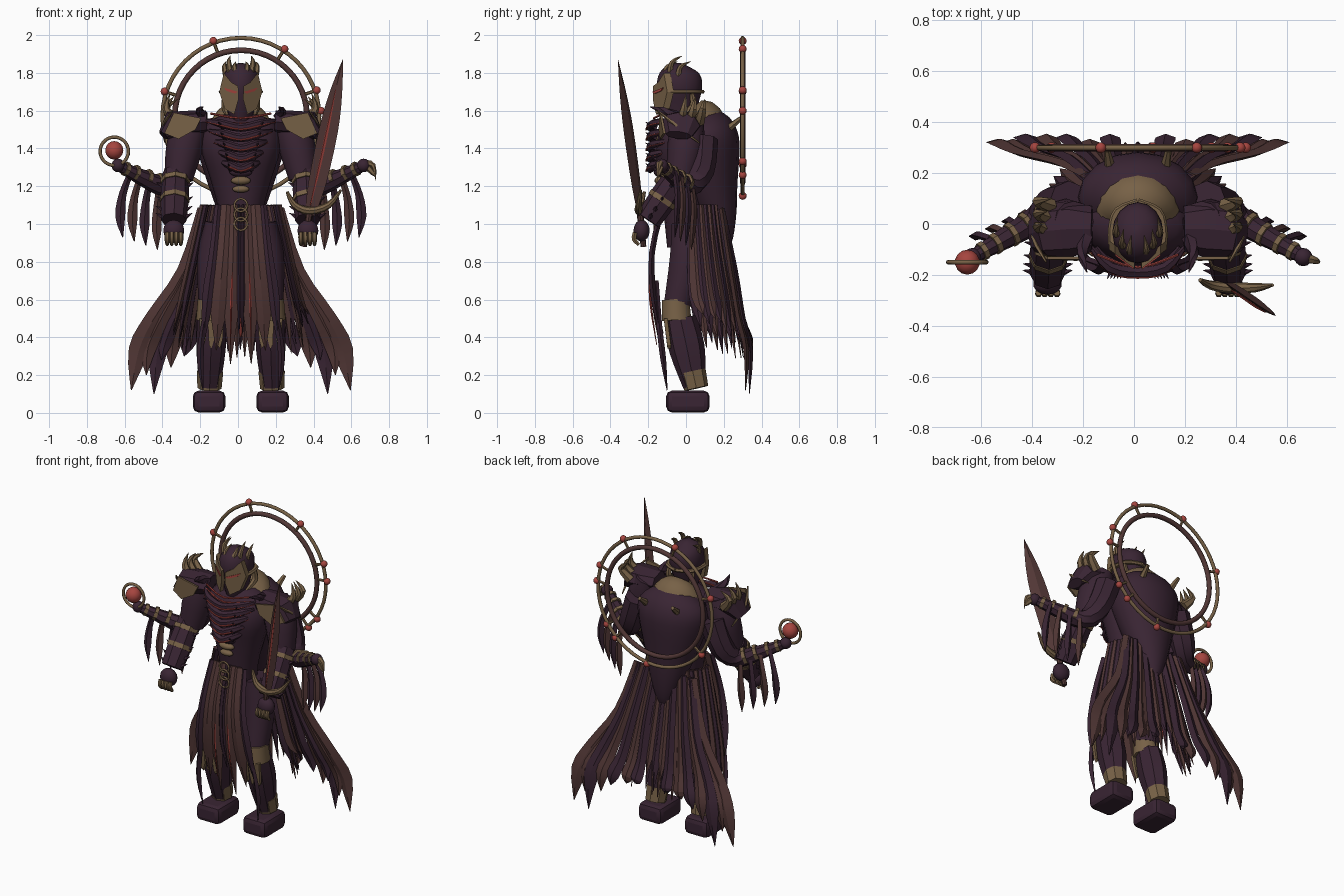
import bpy, bmesh, math, random
from mathutils import Vector

random.seed(4)
cube = bpy.data.objects.get("Cube")
if cube:
    bpy.data.objects.remove(cube)
X0 = 0.015          # symmetry axis of the body
SIDES = ((-1, "right"), (1, "left"))


def material(name, rgb):
    m = bpy.data.materials.new(name)
    m.use_nodes = True
    m.diffuse_color = (*rgb, 1)
    m.node_tree.nodes["Principled BSDF"].inputs["Base Color"].default_value = (*rgb, 1)
    return m


DARK = material("dark_purple", (0.041, 0.018, 0.033))
CLOTH = material("brown_cloth", (0.083, 0.038, 0.036))
BRONZE = material("bronze", (0.185, 0.120, 0.062))
RED = material("dull_red", (0.38, 0.06, 0.05))


def finish(name, bm, mat, angle=40):
    bmesh.ops.recalc_face_normals(bm, faces=bm.faces[:])
    me = bpy.data.meshes.new(name)
    bm.to_mesh(me)
    bm.free()
    me.materials.append(mat)
    me.shade_smooth()
    me.set_sharp_from_angle(angle=math.radians(angle))
    bpy.context.collection.objects.link(bpy.data.objects.new(name, me))


def curve(p, n):
    """Catmull-Rom through vectors."""
    out = []
    for i in range(len(p) - 1):
        a, b, c, d = p[max(i - 1, 0)], p[i], p[i + 1], p[min(i + 2, len(p) - 1)]
        for k in range(n):
            t = k / n
            out.append(b + (c - a) * t / 2 + (a - b * 2.5 + c * 2 - d / 2) * t * t
                       + (b * 1.5 - a / 2 - c * 1.5 + d / 2) * t ** 3)
    return out + [p[-1]]


def sweep(name, pts, radii, mat, seg=8, normal=(0, 1, 0), n=3, angle=40):
    """Loft ellipses (wide, thick) along a smooth path."""
    radii = [r if isinstance(r, tuple) else (r, r) for r in radii]
    path = curve([Vector(p) for p in pts], n)
    rad = curve([Vector((*r, 0)) for r in radii], n)
    bm = bmesh.new()
    rows = []
    for i, p in enumerate(path):
        t = (path[min(i + 1, len(path) - 1)] - path[max(i - 1, 0)]).normalized()
        a = Vector(normal).cross(t).normalized()
        b = t.cross(a)
        w, h = max(rad[i].x, 0.001), max(rad[i].y, 0.001)
        rows.append([bm.verts.new(p + a * w * math.cos(k * math.tau / seg)
                                  + b * h * math.sin(k * math.tau / seg)) for k in range(seg)])
    for r, q in zip(rows, rows[1:]):
        for k in range(seg):
            bm.faces.new((r[k], r[(k + 1) % seg], q[(k + 1) % seg], q[k]))
    bm.faces.new(rows[0])
    bm.faces.new(rows[-1])
    finish(name, bm, mat, angle)


def strip(name, pts, width, mat, normal):
    """Ridged cloth strip, widening and then ending in a point."""
    k = len(pts)
    radii = [(width * (0.55 + 0.45 * i / (k - 2)), 0.015) for i in range(k - 1)] + [(0.002, 0.002)]
    sweep(name, pts, radii, mat, 4, normal, 3, 20)


def ball(name, c, r, mat, scale=(1, 1, 1)):
    bm = bmesh.new()
    bmesh.ops.create_uvsphere(bm, u_segments=14, v_segments=8, radius=r)
    for v in bm.verts:
        v.co = Vector([v.co[i] * scale[i] + c[i] for i in range(3)])
    finish(name, bm, mat, 50)


def ring(name, c, R, r, mat, seg=48):
    bpy.ops.mesh.primitive_torus_add(location=c, rotation=(math.pi / 2, 0, 0), major_radius=R,
                                     minor_radius=r, major_segments=seg, minor_segments=8)
    ob = bpy.context.object
    ob.name = name
    ob.data.materials.append(mat)
    ob.data.shade_smooth()


def plate(name, pts, depth, mat):
    bm = bmesh.new()
    f = bm.faces.new([bm.verts.new(p) for p in pts])
    ex = bmesh.ops.extrude_face_region(bm, geom=[f])
    for v in ex["geom"]:
        if isinstance(v, bmesh.types.BMVert):
            v.co.y += depth
    finish(name, bm, mat, 10)


def box(name, c, size, bevel, mat):
    bm = bmesh.new()
    bmesh.ops.create_cube(bm, size=1)
    for v in bm.verts:
        v.co = Vector([v.co[i] * size[i] + c[i] for i in range(3)])
    bmesh.ops.bevel(bm, geom=bm.edges[:], offset=bevel, segments=2, profile=.5, affect='EDGES')
    finish(name, bm, mat, 20)


def stack(name, rows, mat, seg=16):
    sweep(name, [(X0, y, z) for z, y, w, d in rows], [(w, d) for z, y, w, d in rows], mat, seg)


# Torso, back shell, collar, helmet
stack("torso", [(.88, 0, .1, .1), (1.08, -.01, .12, .11), (1.25, -.01, .165, .13),
                (1.4, -.01, .21, .15), (1.52, 0, .19, .12), (1.58, 0, .1, .08)], DARK)
stack("back_shell", [(.84, .2, .02, .02), (.92, .19, .065, .06), (1.06, .17, .12, .1), (1.2, .14, .17, .135),
                     (1.4, .11, .23, .175), (1.5, .1, .22, .16), (1.57, .08, .13, .1)], DARK)
stack("collar", [(1.5, .06, .17, .165), (1.56, .05, .15, .14), (1.6, .02, .09, .08)], BRONZE)
stack("helmet", [(1.55, -.03, .06, .08), (1.63, -.035, .078, .1), (1.72, -.035, .1, .12),
                 (1.79, -.03, .092, .11), (1.83, -.025, .06, .07), (1.85, -.02, .01, .01)], DARK)

# Mask, helmet bands and crown
for s, side in SIDES:
    def M(x, z, lift=0, s=s):
        return (X0 + s * x, -.185 + .75 * x - lift, z)
    plate(side + "_mask", [M(.014, 1.73), M(.05, 1.75), M(.09, 1.8), M(.114, 1.7),
                           M(.085, 1.61), M(.035, 1.58), M(.012, 1.66)], .035, BRONZE)
    plate(side + "_eye", [M(.016, 1.7, .006), M(.09, 1.722, .006), M(.075, 1.704, .006),
                          M(.03, 1.69, .006)], .008, RED)
    sweep(side + "_helmet_band", [(X0 + s * x, y, 1.7) for x, y in ((.1, -.08), (.101, -.02), (.08, .05), (0, .085))],
          [(.016, .012)] * 4, BRONZE, 6, (0, 0, 1))
    sweep(side + "_cheek_curl", [(X0 + s * .085, .03, 1.69), (X0 + s * .082, .035, 1.62), (X0 + s * .07, -.04, 1.57)],
          [.012, .02, .008], BRONZE, 6)
    for x, y, z, h in ((.022, -.11, 1.78, .08), (.052, -.085, 1.79, .1), (.075, -.04, 1.78, .08)):
        sweep(side + "_crown_spike", [(X0 + s * x, y, z), (X0 + s * (x + .012), y + .01, z + h * .65),
                                      (X0 + s * (x + .004), y + .065, z + h)], [.018, .013, .001], BRONZE, 6)

# Chest ribs with red cords, belly plates, chain
for i in range(5):
    z, w = 1.51 - .055 * i, .185 - .02 * i
    for nm, dz, dy, r, m in (("chest_rib", 0, 0, .022, DARK), ("chest_cord", -.01, -.021, .005, RED)):
        sweep(nm, [(X0 + k * w, -.09 - .1 * (1 - k * k) ** .5 + dy, z + dz + .04 * abs(k))
                   for k in (-1, -.6, 0, .6, 1)], [r * .4, r, r, r, r * .4], m, 6)
    for s, side in SIDES:
        sweep(side + "_rib_thorn", [(X0 + s * w * .5, -.16, z), (X0 + s * w * .65, -.215, z + .03)],
              [.016, .001], DARK, 5)
for dz in (0, .03):
    sweep("neck_cord", [(X0 + k * .16, -.12 - .05 * (1 - abs(k)), 1.53 + dz + .025 * abs(k)) for k in (-1, 0, 1)],
          [.006] * 3, RED, 6)
for i in range(3):
    ball("belly_plate", (X0, -.14, 1.275 - .045 * i), .062 - .008 * i, BRONZE if i else DARK, (1, .5, .42))
for i in range(3):
    ring("chain_ring", (X0, -.165, 1.1 - .05 * i), .034, .006, BRONZE, 16)

# Halo with beads
H = Vector((X0, .3, 1.57))
ring("halo_outer", H, .415, .011, BRONZE)
ring("halo_inner", H, .35, .015, CLOTH)
for deg in (110, 57, 162, 19, 4, 217, 278, 326, 313):
    d = Vector((math.cos(math.radians(deg)), 0, math.sin(math.radians(deg))))
    sweep("halo_spoke", [H + d * .35, H + d * .42], [.009, .009], BRONZE, 6, n=1)
    ball("halo_bead", H + d * .425, .021, RED)

for s, side in SIDES:
    def P(x, y, z, s=s):
        return (X0 + s * x, y, z)
    sweep(side + "_halo_strut", [P(.1, .17, 1.46), P(.12, .29, 1.56)], [.03, .012], BRONZE, 6)

    # Main arm
    sweep(side + "_upper_arm", [P(.25, .01, 1.56), P(.295, 0, 1.42), P(.33, -.03, 1.24)],
          [.08, .098, .075], DARK, 12)
    A, B = Vector(P(.345, -.03, 1.27)), Vector(P(.355, -.2, 1.02))
    sweep(side + "_forearm", [A, A.lerp(B, .5), B], [.068, .075, .068], DARK, 8, angle=25)
    for t in (.14, .52):
        sweep(side + "_cuff", [A.lerp(B, t), A.lerp(B, t + .09)], [.079, .079], BRONZE, 8, n=1, angle=25)
    for t in (.3, .6, .8, .95):
        for e in (-1, 1):
            c = A.lerp(B, t)
            sweep(side + "_bracer_spike", [c + Vector((e * .05, 0, 0)), c + Vector((e * .098, .01, .025))],
                  [.018, .001], DARK, 5)
    ball(side + "_hand", P(.355, -.235, .965), .057, DARK, (1, .75, 1))
    for i in range(4):
        x = .318 + .024 * i
        sweep(side + "_finger", [P(x, -.27, .955), P(x, -.275, .92), P(x, -.25, .89)],
              [.013, .014, .009], BRONZE, 6)

    # Pauldron with front plate, trim and horns
    sweep(side + "_pauldron", [P(.18, -.02, 1.54), P(.27, -.02, 1.535), P(.36, -.03, 1.525), P(.41, -.04, 1.47)],
          [(.06, .09), (.065, .11), (.075, .105), (.03, .07)], DARK, 8, n=1, angle=15)
    plate(side + "_pauldron_plate", [P(.21, -.14, 1.56), P(.355, -.14, 1.59), P(.405, -.12, 1.48),
                                     P(.33, -.14, 1.45), P(.24, -.145, 1.5)], .012, BRONZE)
    sweep(side + "_pauldron_trim", [P(.36, -.15, 1.6), P(.41, -.05, 1.52), P(.4, .07, 1.43)],
          [.004, .011, .004], BRONZE, 5)
    sweep(side + "_pauldron_point", [P(.2, -.05, 1.57), P(.22, -.12, 1.6), P(.2, -.19, 1.62)],
          [.03, .02, .002], DARK, 5)
    for i in range(3):
        y = -.03 + .05 * i
        sweep(side + "_shoulder_horn", [P(.34, y, 1.54), P(.395, y + .02, 1.61), P(.375 - .02 * i, y + .03, 1.69 - .015 * i)],
              [.03, .02, .001], BRONZE, 6)

    # Second arm with bands and hanging feathers
    E, D = Vector(P(.4, .015, 1.2)), Vector(P(.65, -.13, 1.31))
    sweep(side + "_rear_arm", [P(.27, .09, 1.45), P(.33, .075, 1.28), E, P(.52, -.055, 1.245), D],
          [.08, .075, .055, .043, .027], DARK, 8)
    for t in (.12, .35, .6, .8):
        sweep(side + "_arm_band", [E.lerp(D, t), E.lerp(D, t + .07)], [.058 - .025 * t] * 2, BRONZE, 8, n=1)
    ball(side + "_arm_knob", D, .036, DARK)
    for i in range(4):
        p = E.lerp(D, .12 + .2 * i) + Vector((0, .03, 0))
        out = s * (.012 + .011 * i)
        strip(side + "_feather", [p, p + Vector((out, .015, -.12)), p + Vector((out * 1.3, .01, -.24)),
                                  p + Vector((out, 0, -.35))], .026, DARK if i % 2 else CLOTH, (0, 1, 0))

    # Leg
    sweep(side + "_thigh", [P(.1, .01, 1.0), P(.13, .01, .82), P(.15, -.045, .58)], [.09, .1, .075], DARK, 10)
    sweep(side + "_knee", [P(.152, -.055, .6), P(.155, -.05, .49)], [.076, .082], BRONZE, 10, n=1)
    sweep(side + "_shin", [P(.155, -.03, .5), P(.158, .005, .34), P(.165, .045, .14)],
          [(.074, .085), (.078, .095), (.055, .06)], DARK, 8, angle=20)
    sweep(side + "_ankle", [P(.163, .035, .22), P(.166, .055, .13)], [.07, .064], BRONZE, 8, n=1)
    for x in (.11, .155, .2):
        plate(side + "_shin_guard", [P(x - .02, -.118, .5), P(x + .02, -.118, .5), P(x + .014, -.1, .36),
                                     P(x, -.098, .34), P(x - .014, -.1, .39)], .02, BRONZE)
    box(side + "_foot", P(.168, .01, .06), (.172, .23, .115), .03, DARK)

    # Front tabard strips
    for xt, xb, zb, w, m in ((.012, .01, .42, .016, DARK), (.035, .055, .26, .044, CLOTH),
                             (.075, .13, .33, .052, CLOTH), (.12, .2, .36, .03, DARK)):
        path = [P(xt, -.12, 1.1), P(xt * .7 + xb * .3, -.18, .85), P(xt * .3 + xb * .7, -.17, .6), P(xb, -.12, zb)]
        strip(side + "_tabard", path, w, m, (0, 1, 0))
    strip(side + "_shin_strip", [P(.15, -.16, .7), P(.2, -.14, .45), P(.215, -.12, .28), P(.2, -.1, .12)],
          .018, DARK, (0, 1, 0))
    sweep(side + "_tabard_cord", [P(.042, -.194, .82), P(.05, -.19, .6), P(.055, -.155, .36)],
          [.002, .006, .002], RED, 4)

    # Skirt strips around side and back, in two layers
    for layer in range(2):
        for i in range(12):
            a = math.radians(-6 + 8.4 * i + 4 * layer)
            ca, sa = math.cos(a), math.sin(a)
            k = .93 + .08 * layer
            zb = .4 + .07 * layer - .08 * sa + random.uniform(-.06, .06)
            pts = [P(k * rx * ca, cy + k * ry * sa, z) for rx, cy, ry, z in
                   ((.2, .04, .15, 1.1), (.25, .05, .17, .88), (.31, .07, .2, .62), (.355, .1, .22, zb))]
            strip(side + "_skirt_strip", pts, .036, CLOTH if (i + layer) % 2 else DARK, (s * ca, sa, 0))

    # Cape tails, flaring outwards in overlapping depths
    for i, (x1, x2, x3, x4, zb, w, m) in enumerate((
            (.3, .46, .54, .58, .12, .055, CLOTH), (.27, .38, .44, .46, .1, .05, DARK),
            (.29, .42, .49, .5, .2, .045, CLOTH), (.24, .32, .36, .37, .24, .042, CLOTH),
            (.25, .35, .4, .42, .28, .035, DARK), (.19, .24, .28, .3, .3, .042, DARK),
            (.14, .17, .19, .2, .33, .042, CLOTH), (.09, .1, .11, .12, .36, .04, DARK))):
        dy = .02 * (i % 2)
        strip(side + "_cape_tail", [P(min(x1 * .7, .2), .19, 1.08), P(x1, .24 + dy, .75), P(x2, .28 + dy, .5),
                                    P(x3, .32 + dy, .3 + zb * .25), P(x4, .315 + dy, zb)], w, m, (0, 1, 0))

# Red lining in the back slit
strip("back_lining", [(X0, .17, 1.0), (X0, .23, .75), (X0, .27, .5), (X0, .28, .4)], .018, RED, (0, 1, 0))

# Orb in its ring on the right, claw on the left
ball("orb", (-.655, -.15, 1.39), .049, RED)
ring("orb_ring", (-.655, -.15, 1.385), .075, .009, BRONZE, 28)
for dz in (0, .04):
    sweep("rear_claw", [(.67, -.13, 1.32), (.715, -.145, 1.31 - dz), (.73, -.15, 1.23 + dz / 2)],
          [.02, .014, .001], BRONZE, 6)

# Sword
tilt = (-.5, -1, 0)
sweep("sword_blade", [(.38, -.24, 1.05), (.42, -.265, 1.22), (.48, -.305, 1.5), (.52, -.335, 1.7), (.555, -.36, 1.87)],
      [(.03, .012), (.052, .014), (.056, .014), (.036, .011), (.001, .001)], CLOTH, 4, tilt, 3, 20)
sweep("sword_fuller", [(.383, -.262, 1.1), (.435, -.291, 1.32), (.478, -.321, 1.52), (.517, -.347, 1.71)],
      [.003, .008, .008, .002], RED, 4, tilt)
sweep("sword_grip", [(.35, -.225, .88), (.38, -.245, 1.07)], [.015, .018], CLOTH, 8)
sweep("sword_guard", [(.26, -.22, 1.17), (.3, -.24, 1.1), (.38, -.25, 1.07), (.48, -.25, 1.1), (.545, -.24, 1.18)],
      [.008, .018, .022, .018, .006], BRONZE, 8)
